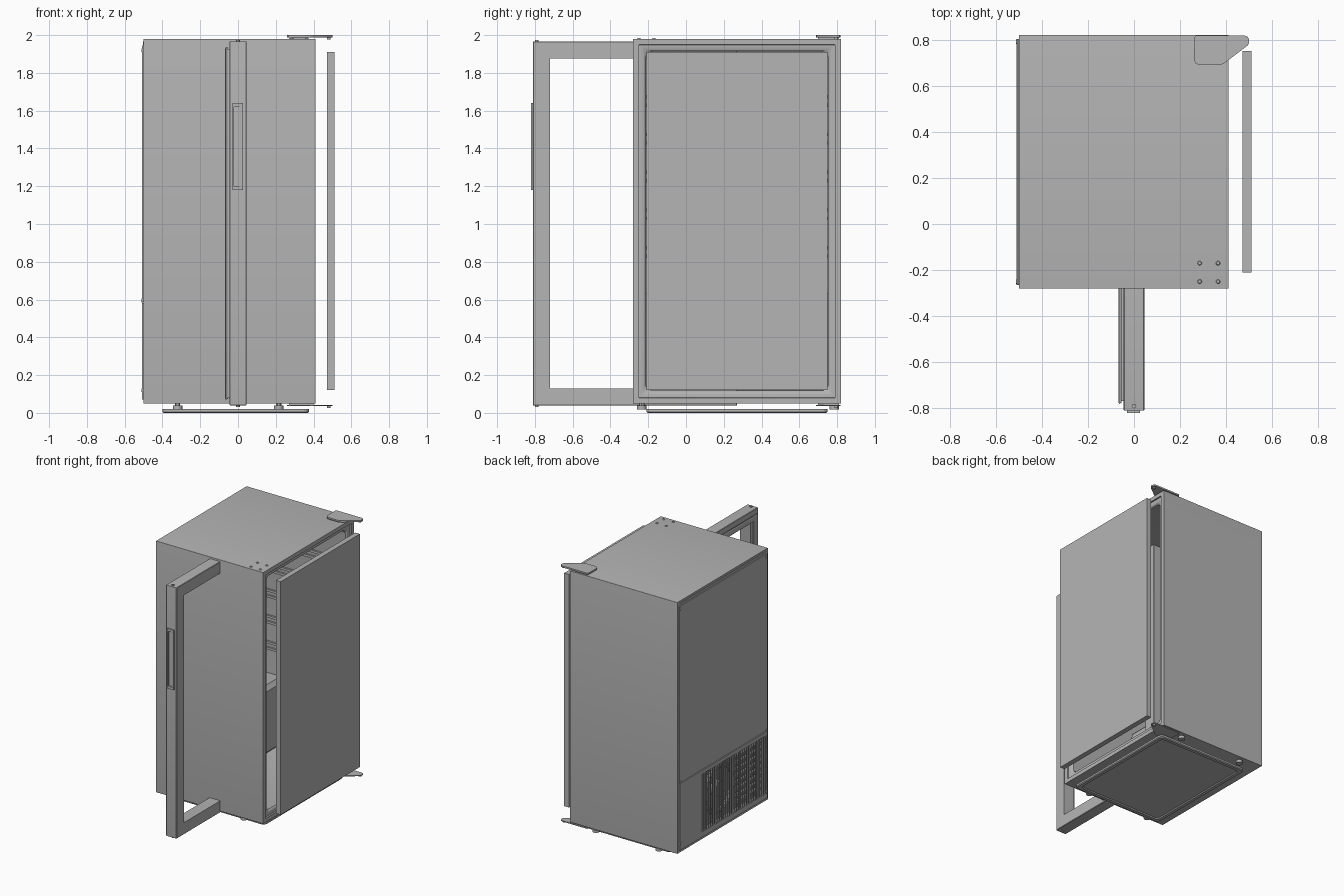
import bpy, bmesh, math
from mathutils import Vector

cube = bpy.data.objects.get("Cube")
if cube:
    bpy.data.objects.remove(cube, do_unlink=True)

grey = bpy.data.materials.new("neutral grey")
grey.use_nodes = True
COL = (0.46, 0.46, 0.46, 1)
grey.diffuse_color = COL
grey.node_tree.nodes["Principled BSDF"].inputs["Base Color"].default_value = COL


def finish(name, bm, smooth=True):
    bmesh.ops.recalc_face_normals(bm, faces=bm.faces)
    me = bpy.data.meshes.new(name)
    bm.to_mesh(me)
    bm.free()
    ob = bpy.data.objects.new(name, me)
    bpy.context.collection.objects.link(ob)
    me.materials.append(grey)
    if smooth:
        bpy.ops.object.select_all(action='DESELECT')
        bpy.context.view_layer.objects.active = ob
        ob.select_set(True)
        bpy.ops.object.shade_smooth_by_angle(angle=math.radians(30))
    return ob


def add_box(bm, x0, x1, y0, y1, z0, z1):
    vs = bmesh.ops.create_cube(bm, size=1)["verts"]
    for v in vs:
        v.co = Vector(((x0 + x1) / 2 + v.co.x * (x1 - x0),
                       (y0 + y1) / 2 + v.co.y * (y1 - y0),
                       (z0 + z1) / 2 + v.co.z * (z1 - z0)))


def boxes(name, *specs):
    bm = bmesh.new()
    for s in specs:
        add_box(bm, *s)
    return finish(name, bm, False)


def rounded(u0, u1, v0, v1, r, n=5):
    """Rounded rectangle with n + 1 points per corner."""
    r = max(r, 0.0015)
    pts = []
    for k, (cu, cv) in enumerate([(u1 - r, v1 - r), (u0 + r, v1 - r),
                                  (u0 + r, v0 + r), (u1 - r, v0 + r)]):
        for i in range(n + 1):
            a = math.pi / 2 * (k + i / n)
            pts.append((cu + r * math.cos(a), cv + r * math.sin(a)))
    return pts


def loft(name, rect, profile, axis="X", closed=False):
    """Sweep rounded rectangles; profile = (depth, inset, corner radius)."""
    u0, u1, v0, v1 = rect
    bm = bmesh.new()
    rings = []
    for d, i, r in profile:
        pts = rounded(u0 + i, u1 - i, v0 + i, v1 - i, r)
        rings.append([bm.verts.new((d, u, v) if axis == "X" else (u, v, d)) for u, v in pts])
    n = len(rings[0])
    pairs = list(zip(rings, rings[1:])) + ([(rings[-1], rings[0])] if closed else [])
    for a, b in pairs:
        for i in range(n):
            j = (i + 1) % n
            bm.faces.new((a[i], a[j], b[j], b[i]))
    if not closed:
        bm.faces.new(rings[0])
        bm.faces.new(rings[-1])
    return finish(name, bm)


def cylinder(name, centre, r, depth, axis="Z", r2=None, seg=20):
    bpy.ops.mesh.primitive_cone_add(vertices=seg, radius1=r, radius2=r if r2 is None else r2,
                                    depth=depth, location=centre,
                                    rotation=(0, math.pi / 2 if axis == "X" else 0, 0))
    ob = bpy.context.object
    ob.name = name
    ob.data.materials.append(grey)
    bpy.ops.object.shade_smooth_by_angle(angle=math.radians(30))
    return ob


def plate(name, pts, z0, z1):
    bm = bmesh.new()
    f = bm.faces.new([bm.verts.new((x, y, z0)) for x, y in pts])
    ext = bmesh.ops.extrude_face_region(bm, geom=[f])["geom"]
    for v in ext:
        if isinstance(v, bmesh.types.BMVert):
            v.co.z = z1
    return finish(name, bm)


# Cabinet shell with rear cavity, stepped front rim and rounded liner
loft("cabinet", (-0.28, 0.82, 0.05, 1.98),
     [(-0.42, 0.02, 0), (-0.5, 0.02, 0), (-0.5, 0, 0), (0.41, 0, 0), (0.41, 0.03, 0),
      (0.4, 0.032, 0), (0.4, 0.045, 0.005), (0.395, 0.06, 0.03), (0.385, 0.068, 0.035),
      (-0.4, 0.068, 0.035)])

# Compressor step inside the liner
loft("compressor_step", (-0.212, 0.752, 0.115, 0.64),
     [(-0.4, 0, 0.01), (-0.16, 0, 0.01), (-0.13, 0.03, 0.03)])

# Shelf runners on both liner walls
runners = []
for k in range(5):
    z = 0.82 + 0.2 * k
    for dz in (0, 0.045):
        for y0, y1 in ((-0.214, -0.198), (0.738, 0.754)):
            runners.append((-0.36, 0.36, y0, y1, z + dz, z + dz + 0.018))
boxes("shelf_runners", *runners)

# Rear panels
boxes("rear_upper_panel", (-0.507, -0.498, -0.262, 0.802, 0.588, 1.945))
boxes("rear_top_strip", (-0.503, -0.497, -0.262, 0.802, 1.948, 1.965))
GY0, GY1, GZ0, GZ1 = -0.25, 0.53, 0.11, 0.555
boxes("rear_lower_panel",
      (-0.509, -0.5, GY1, 0.802, 0.07, 0.583),
      (-0.509, -0.5, -0.265, GY0, 0.07, 0.583),
      (-0.509, -0.5, GY0, GY1, 0.07, GZ0),
      (-0.509, -0.5, GY0, GY1, GZ1, 0.583))
N = 34
pitch = (GY1 - GY0) / N
boxes("rear_grille_bars", *[(-0.508, -0.501, GY0 + pitch * (i + 0.3), GY0 + pitch * (i + 0.7), GZ0, GZ1)
                            for i in range(N)])

# Machinery behind the grille
bpy.ops.mesh.primitive_torus_add(major_radius=0.17, minor_radius=0.018, major_segments=32, minor_segments=8,
                                 location=(-0.455, 0.26, 0.33), rotation=(0, math.pi / 2, 0))
fan = bpy.context.object
fan.name = "fan_ring"
fan.data.materials.append(grey)
bpy.ops.object.shade_smooth_by_angle()
cylinder("fan_hub", (-0.45, 0.26, 0.33), 0.06, 0.05, "X")
boxes("condenser_coils", *[(-0.47, -0.44, -0.23, 0.04, 0.13 + 0.05 * i, 0.15 + 0.05 * i) for i in range(9)])

# Screws on the rear panels
for y in (-0.25, 0.79):
    for z in (0.12, 0.595, 1.92):
        cylinder("rear_screw", (-0.508, y, z), 0.01, 0.008, "X", seg=12)

# Open door frame with mitred corners, and its gasket
DOOR = (-0.81, 0.27, 0.04, 1.967)
loft("door_frame", DOOR, [(-0.045, 0.003, 0), (-0.042, 0, 0), (0.042, 0, 0), (0.045, 0.003, 0),
                          (0.045, 0.09, 0), (-0.045, 0.09, 0)], closed=True)
loft("door_gasket_neck", DOOR, [(-0.044, 0.042, 0), (-0.055, 0.042, 0), (-0.055, 0.062, 0),
                                (-0.044, 0.062, 0)], closed=True)
loft("door_gasket", DOOR, [(-0.054, 0.034, 0), (-0.064, 0.03, 0), (-0.068, 0.038, 0),
                           (-0.068, 0.066, 0), (-0.064, 0.074, 0), (-0.054, 0.07, 0)], closed=True)
for z in (0.038, 1.969):
    cylinder("door_pivot_cap", (0, -0.79, z), 0.01, 0.012, seg=12)

# Recessed pull handle on the door edge
boxes("door_handle",
      (-0.03, -0.02, -0.82, -0.808, 1.18, 1.64), (0.016, 0.026, -0.82, -0.808, 1.18, 1.64),
      (-0.02, 0.016, -0.82, -0.808, 1.18, 1.2), (-0.02, 0.016, -0.82, -0.808, 1.62, 1.64),
      (0.008, 0.016, -0.816, -0.808, 1.2, 1.62))

# Door pane standing clear of the opening
boxes("door_pane", (0.47, 0.51, -0.21, 0.75, 0.12, 1.91))

# Hinge plates, top and bottom
hinge = [(0.27, 0.818), (0.478, 0.818), (0.493, 0.813), (0.5, 0.8), (0.5, 0.787), (0.494, 0.775),
         (0.395, 0.7), (0.38, 0.692), (0.362, 0.689), (0.285, 0.689), (0.268, 0.696), (0.26, 0.713),
         (0.26, 0.808)]
plate("top_hinge_cover", hinge, 1.988, 2.0)
boxes("top_hinge_base", (0.27, 0.37, 0.7, 0.81, 1.978, 1.99))
plate("bottom_hinge_plate", hinge, 0.036, 0.043)
boxes("bottom_hinge_base", (0.27, 0.4, 0.7, 0.81, 0.041, 0.052))
for z in (0.032, 1.984):
    cylinder("hinge_pin", (0.48, 0.795, z), 0.01, 0.014, seg=16)

# Plugs in the unused hinge holes on the top
for x in (0.285, 0.365):
    for y in (-0.25, -0.17):
        cylinder("top_hole_plug", (x, y, 1.981), 0.011, 0.008, r2=0.007, seg=12)

# Levelling feet and base tray
for x in (-0.32, 0.215):
    for y in (-0.235, 0.785):
        cylinder("foot_pad", (x, y, 0.028), 0.025, 0.02)
        cylinder("foot_stem", (x, y, 0.042), 0.014, 0.02, seg=12)
loft("base_tray", (-0.4, 0.375, -0.21, 0.75),
     [(0.02, 0, 0.03), (0.006, 0, 0.03), (0, 0.006, 0.03), (0, 0.03, 0.03), (0.007, 0.036, 0.03)], axis="Z")
